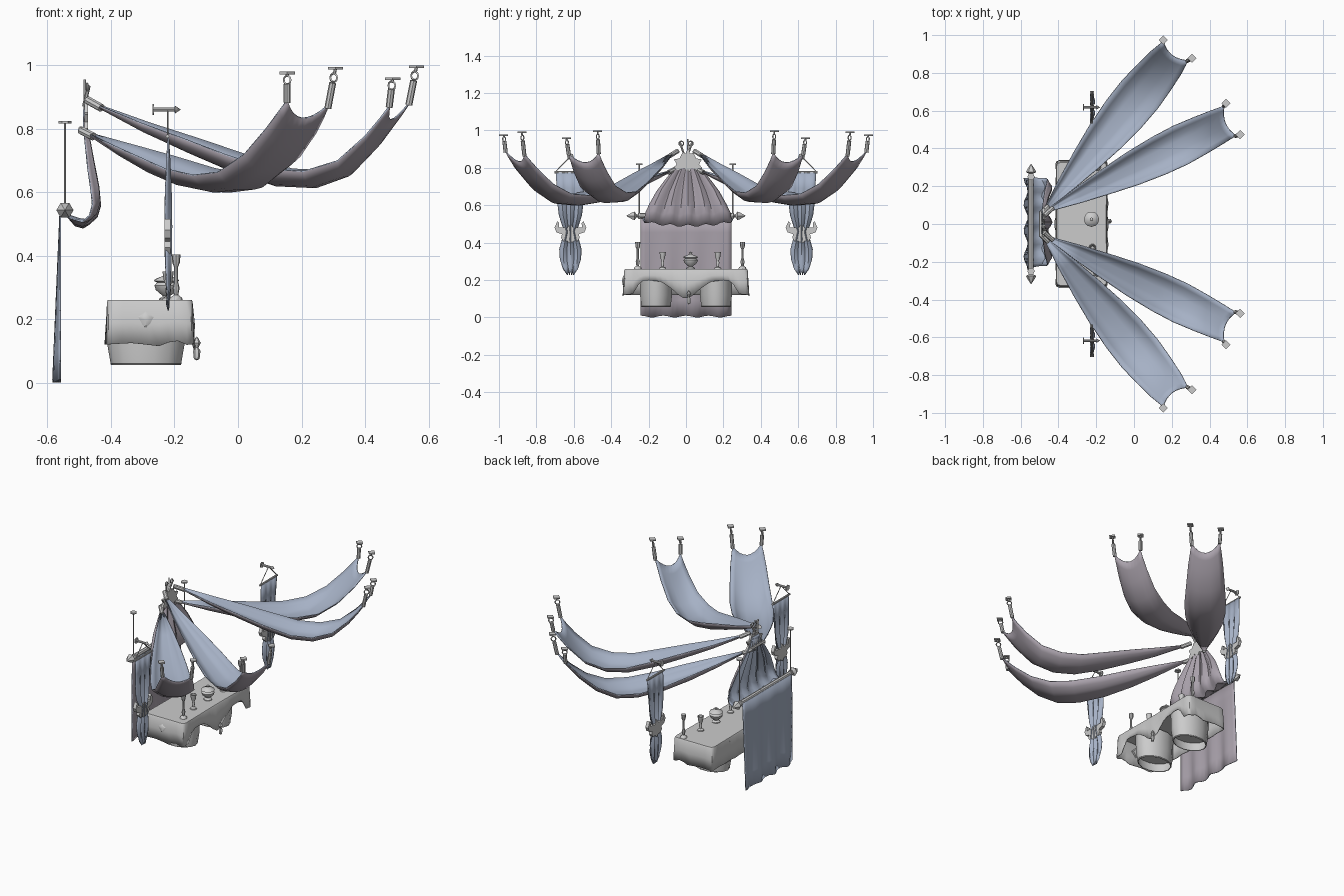
import bpy, bmesh, math
from mathutils import Vector

if "Cube" in bpy.data.objects:
    bpy.data.objects.remove(bpy.data.objects["Cube"])


def material(name, rgb):
    m = bpy.data.materials.new(name)
    m.diffuse_color = (*rgb, 1)
    m.use_nodes = True
    m.node_tree.nodes["Principled BSDF"].inputs["Base Color"].default_value = m.diffuse_color
    return m


BLUE = material("blue_cloth", (0.38, 0.44, 0.56))
LINING = material("mauve_lining", (0.40, 0.36, 0.41))


def finish(name, bm, mirror=False, mats=(), thick=0.0, recalc=True):
    bmesh.ops.remove_doubles(bm, verts=bm.verts, dist=1e-5)
    if recalc:
        bmesh.ops.recalc_face_normals(bm, faces=bm.faces)
    me = bpy.data.meshes.new(name)
    bm.to_mesh(me)
    bm.free()
    for m in mats:
        me.materials.append(m)
    me.shade_smooth()
    me.set_sharp_from_angle(angle=math.radians(40))
    ob = bpy.data.objects.new(name, me)
    bpy.context.collection.objects.link(ob)
    if thick:
        s = ob.modifiers.new("thickness", 'SOLIDIFY')
        s.thickness, s.offset = thick, -1
        s.material_offset = len(mats) - 1 if mats else 0
    if mirror:
        m = ob.modifiers.new("mirror", 'MIRROR')
        m.use_axis = (False, True, False)
        m.use_mirror_merge = False
    return ob


def bridge(bm, rows, closed=False, flip=False):
    for a, b in zip(rows, rows[1:]):
        n = len(a)
        for j in range(n if closed else n - 1):
            k = (j + 1) % n
            f = [a[j], b[j], b[k], a[k]]
            bm.faces.new(f[::-1] if flip else f)


def cloth(name, f, us, nv, mats, mirror=False, flip=False, thick=0.005):
    bm = bmesh.new()
    rows = [[bm.verts.new(f(u, -1 + 2 * j / nv)) for j in range(nv + 1)] for u in us]
    bridge(bm, rows, flip=flip)
    return finish(name, bm, mirror, mats, thick, recalc=False)


def lathe(name, prof, base, axis=(0, 0, 1), n=8, mirror=False, stretch=1.0):
    bm = bmesh.new()
    q = Vector((0, 0, 1)).rotation_difference(Vector(axis))
    rows = []
    for r, h in prof:
        r = max(r, 1e-7)
        rows.append([bm.verts.new(Vector(base) + q @ Vector((
            r * stretch * math.cos(2 * math.pi * i / n), r * math.sin(2 * math.pi * i / n), h)))
            for i in range(n)])
    bridge(bm, rows, closed=True)
    bmesh.ops.dissolve_degenerate(bm, edges=bm.edges, dist=1e-6)
    return finish(name, bm, mirror)


def rod(name, p, q, r, n=8, mirror=False):
    d = Vector(q) - Vector(p)
    return lathe(name, [(0, 0), (r, 0), (r, d.length), (0, d.length)], p, d, n, mirror)


def plate(name, half, x, cy, t, mirror=False):
    # outline in y/z, given for one half and reflected about cy
    pts = half + [(-y, z) for y, z in reversed(half) if y > 0]
    bm = bmesh.new()
    rows = [[bm.verts.new((xx, cy + y, z)) for y, z in pts] for xx in (x - t, x + t)]
    bridge(bm, rows, closed=True)
    for r in rows:
        bm.faces.new(r)
    return finish(name, bm, mirror)


def lerp(table, t, col=1):
    for a, b in zip(table, table[1:]):
        if t <= b[0]:
            return a[col] + (b[col] - a[col]) * (t - a[0]) / (b[0] - a[0])
    return table[-1][col]


# four long canopy drapes with their ceiling hooks
def drape(tag, start, c1, c2, a1, a2, table, sleeve):
    c1, c2 = Vector(c1), Vector(c2)
    s, e = Vector(start), (c1 + c2) / 2
    p = c2 - c1
    dz, half = p.z / 2, p.xy.length / 2
    p = Vector((p.x, p.y, 0)).normalized()
    d = Vector((e.x - s.x, e.y - s.y, 0))

    def f(t, v):
        hw = half if t == 1 else lerp(table, t, 2)
        sag = 0.05 * min(1, hw / 0.08)
        pos = Vector((s.x, s.y, 0)) + d * t + p * hw * v
        pos -= d.normalized() * 0.03 * (1 - v * v) * t ** 4
        pos.z = lerp(table, t) + sag * v * v + dz * v * t ** 6 + 0.10 * hw * math.cos(2 * math.pi * v) * (1 - t)
        return pos
    cloth("canopy_drape_" + tag, f, [r[0] for r in table], 8, (BLUE, LINING), True, True)
    rod("drape_sleeve_" + tag, sleeve, start, 0.013, 8, True)
    for i, (c, a) in enumerate(((c1, a1), (c2, a2))):
        a = Vector(a)
        top = c.lerp(a, 0.6)
        nm = f"{tag}_{i}"
        rod("hook_sleeve_" + nm, c - (a - c) * 0.1, top, 0.011, 8, True)
        lathe("hook_ring_" + nm, [(.010, 0), (.013, .004), (.017, 0), (.013, -.004), (.010, 0)],
              c.lerp(a, 0.74), (0.6, -0.8, 0), 10, True)
        rod("hook_stem_" + nm, c.lerp(a, 0.85), a, 0.005, 6, True)
        rod("ceiling_plate_" + nm, a - Vector((0, 0, 0.004)), a + Vector((0, 0, 0.004)), 0.024, 4, True)


TA = [(0, .775, .010), (.15, .715, .045), (.3, .66, .075), (.45, .62, .10), (.6, .60, .115),
      (.72, .61, .118), (.83, .665, .11), (.92, .745, .10), (.97, .80, .09), (1, .835, .082)]
TB = [(0, .865, .010), (.15, .79, .04), (.3, .725, .065), (.45, .665, .088), (.6, .62, .102),
      (.72, .615, .106), (.83, .65, .10), (.92, .73, .093), (.97, .79, .088), (1, .83, .085)]
drape("outer", (-.455, .095, .775), (.155, .965, .89), (.285, .865, .875),
      (.155, .975, .975), (.307, .878, .99), TA, (-.495, .055, .795))
drape("inner", (-.43, .085, .865), (.477, .627, .875), (.54, .467, .885),
      (.487, .64, .957), (.562, .473, .995), TB, (-.475, .045, .89))

# gathered tent cloth running from the pole up to the apex
TENT = [(-.55, .555, .24), (-.53, .525, .24), (-.505, .50, .235), (-.48, .495, .232), (-.458, .515, .232),
        (-.448, .55, .225), (-.453, .61, .205), (-.465, .68, .165), (-.475, .75, .11), (-.485, .81, .06), (-.488, .86, .03)]


def tent(i, v):
    x, z, hw = TENT[i]
    w = math.sin(math.pi * i / 10)
    return (x + 0.012 * w * math.cos(5 * math.pi * v), 0.01 + hw * v,
            z + 0.008 * w * math.cos(5 * math.pi * v) + (0.02 * v * v if 1 < i < 6 else 0))


cloth("tent_drape", tent, range(11), 24, (BLUE, LINING))

# hanging back cloth on its pole
cloth("back_cloth", lambda u, v: (-.562 - .012 * u + .011 * u * math.sin(3.5 * math.pi * v), .243 * v,
                                  .545 - .54 * u + .005 * u * math.cos(4 * math.pi * v)),
      [i / 6 for i in range(7)], 20, (BLUE, LINING), flip=True)
rod("back_pole", (-.545, -.25, .543), (-.545, .25, .543), .014)
lathe("pole_finial", [(0, 0), (.018, 0), (.018, .01), (.009, .013), (.009, .02), (.027, .03), (.02, .045), (0, .075)],
      (-.545, .245, .543), (0, 1, 0), 6, True)
rod("pole_hanger", (-.545, .25, .545), (-.545, .25, .82), .0035, 6, True)
rod("pole_hanger_plate", (-.545, .25, .816), (-.545, .25, .824), .02, 6, True)

# apex ornament
plate("apex_ornament", [(0, .765), (.02, .80), (.05, .785), (.075, .80), (.06, .82), (.075, .845),
                        (.045, .85), (.03, .88), (.012, .875), (0, .905)], -.478, .01, .006)
rod("apex_pin", (-.483, .01, .80), (-.483, .01, .955), .004, 6)
rod("apex_prong", (-.485, .01, .87), (-.47, .032, .935), .006, 6, True)
lathe("apex_ring", [(.009, 0), (.012, .004), (.016, 0), (.012, -.004), (.009, 0)], (-.475, .025, .93), (1, 0, 0), 10, True)
rod("apex_bracket", (-.495, -.065, .80), (-.495, .065, .80), .008, 6)

# table cloth with scalloped skirt
HEM = [(0, .10), (.03, .11), (.07, .15), (.12, .19), (.2, .20), (.24, .195), (.28, .125), (.33, .12)]
SIDE = [(-.42, .12), (-.33, .125), (-.25, .115), (-.2, .135), (-.13, .105)]
x0, x1, yh, rad = -.412, -.143, .33, .02
ring = []
for cx, cy, a0 in ((x1 - rad, yh - rad, 0), (x0 + rad, yh - rad, 90), (x0 + rad, rad - yh, 180), (x1 - rad, rad - yh, 270)):
    for k in range(3):
        a = math.radians(a0 + 45 * k)
        ring.append(Vector((cx + rad * math.cos(a), cy + rad * math.sin(a))))
pts = []
for a, b in zip(ring, ring[1:] + ring[:1]):
    n = max(1, round((b - a).length / .03))
    pts += [a.lerp(b, i / n) for i in range(n)]
mid = Vector(((x0 + x1) / 2, 0))
bm = bmesh.new()
rows = [[], [], [], []]
for p in pts:
    hem = lerp(HEM, abs(p.y)) if p.x > x1 - .012 else lerp(SIDE, p.x)
    o = (p - mid).normalized() * (.006 + .004 * math.cos(p.y * 60))
    rows[0].append(bm.verts.new((*(p - (p - mid).normalized() * .005), .26)))
    rows[1].append(bm.verts.new((*p, .254)))
    rows[2].append(bm.verts.new((*(p + o * .5), (.254 + hem) / 2)))
    rows[3].append(bm.verts.new((*(p + o), hem)))
bridge(bm, rows, closed=True)
bm.faces.new(rows[0])
finish("table_cloth", bm, thick=.005)
lathe("cloth_knot", [(0, -.02), (.03, -.015), (.034, .0), (.012, .012), (0, .012)], (-.29, -.328, .205), (0, -1, .3), 4)
lathe("cloth_tassel", [(0, .07), (.009, .075), (.012, .10), (.005, .11), (.013, .125), (.005, .14), (0, .145)],
      (-.13, .015, 0), n=6)

# tub-shaped table supports
lathe("table_tub", [(.082, .06), (.076, .055), (.08, .055), (.088, .12), (.09, .24), (0, .24)],
      (-.29, .16, 0), n=14, mirror=True, stretch=1.38)
lathe("table_tub_floor", [(0, .11), (.082, .11), (.082, .115), (0, .115)], (-.29, .16, 0), n=14, mirror=True, stretch=1.38)

# table ware
lathe("urn", [(0, 0), (.024, 0), (.024, .006), (.011, .014), (.034, .034), (.038, .048), (.03, .058), (.04, .062),
              (.036, .068), (.016, .076), (.007, .08), (.009, .088), (0, .094)], (-.225, .025, .258), n=12)
for i, y in enumerate((-.125, .17)):
    lathe(f"goblet_{i}", [(0, 0), (.02, 0), (.018, .008), (.006, .014), (.009, .035), (.006, .045), (.013, .06),
                          (.018, .092), (.014, .092), (.008, .065), (0, .062)], (-.22, y, .258), n=10)
for i, y in enumerate((-.258, .302)):
    lathe(f"candlestick_{i}", [(0, 0), (.022, 0), (.018, .01), (.007, .018), (.011, .04), (.006, .06), (.006, .105),
                               (.012, .12), (.014, .145), (0, .145)], (-.195, y, .258), n=8)

# side banners
BX, BY = -.222, .618
BAN = [(0, .775, .076), (.15, .69, .073), (.3, .61, .067), (.42, .545, .058), (.52, .49, .04), (.58, .46, .028),
       (.65, .42, .04), (.75, .36, .057), (.85, .305, .054), (.93, .265, .042), (1, .235, .02)]
cloth("side_banner", lambda t, v: (BX + .010 * math.sin(math.pi * t) * math.cos(3 * math.pi * v), BY + lerp(BAN, t, 2) * v,
                                   lerp(BAN, t) + .014 * t ** 4 * math.cos(4 * math.pi * v)),
      [r[0] for r in BAN], 12, (BLUE,), True, True)
plate("banner_clasp", [(0, .395), (.02, .41), (.035, .405), (.05, .425), (.045, .445), (.075, .455), (.085, .48),
                       (.07, .515), (.06, .505), (.062, .48), (.035, .482), (.02, .475), (0, .50)],
      BX, BY, .010, True)
rod("banner_crossbar", (BX, BY - .086, .776), (BX, BY + .086, .776), .006, 8, True)
for i, s in enumerate((-1, 1)):
    rod(f"banner_cord_{i}", (BX, BY + s * .083, .776), (BX, BY, .86), .0025, 5, True)
lathe("banner_bracket", [(0, 0), (.018, 0), (.018, .005), (.007, .006), (.007, .07), (.012, .072), (0, .09)],
      (-.27, BY, .86), (1, 0, 0), 8, True)
